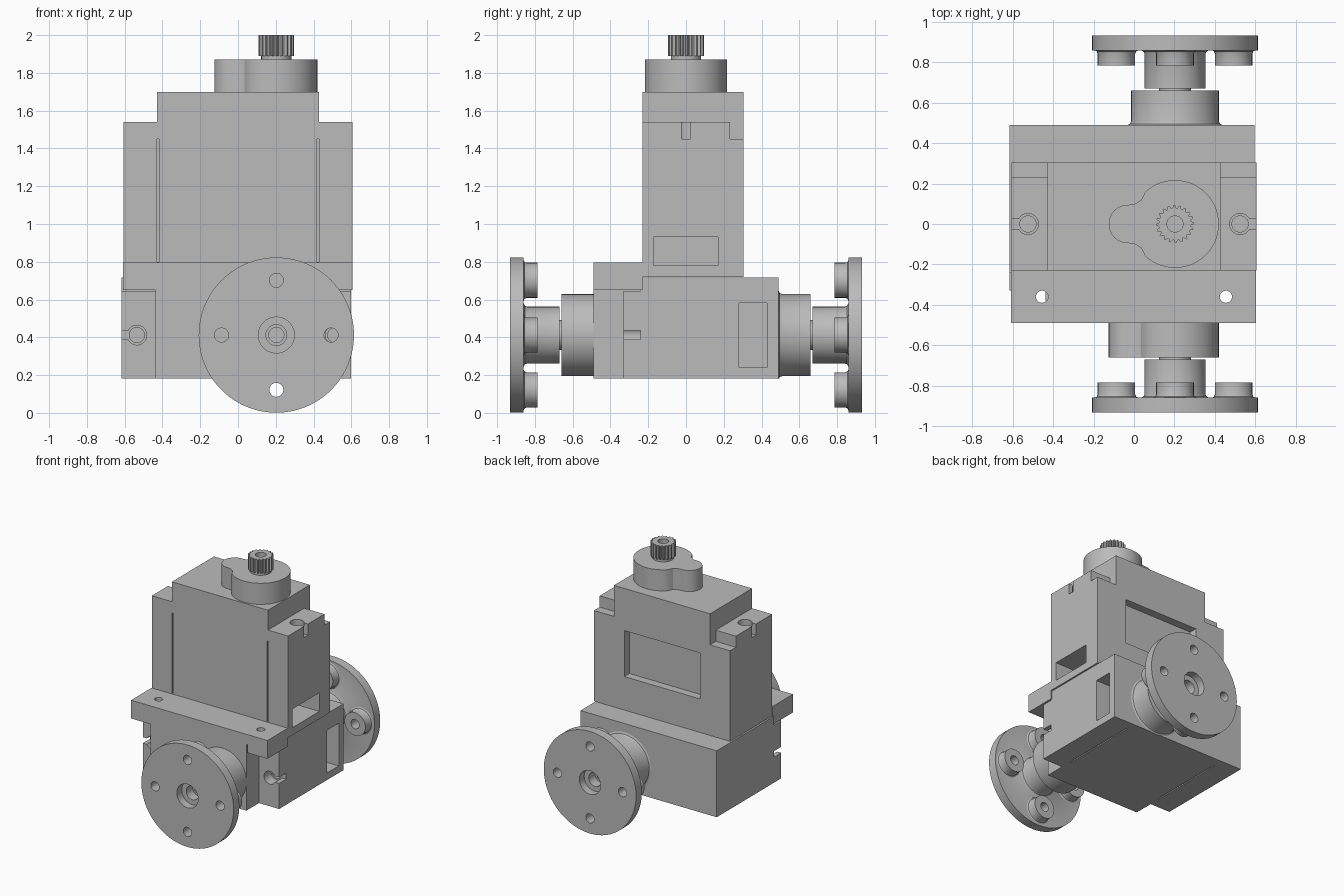
import bpy, bmesh
from math import sin, cos, pi, asin
from mathutils import Matrix, Vector

if "Cube" in bpy.data.objects:
    bpy.data.objects.remove(bpy.data.objects["Cube"], do_unlink=True)

grey = bpy.data.materials.new("plain_grey")
grey.use_nodes = True
tone = (0.5, 0.5, 0.5, 1)
grey.diffuse_color = tone
for node in grey.node_tree.nodes:
    if node.type == "BSDF_PRINCIPLED":
        node.inputs["Base Color"].default_value = tone

AXIS = 0.203   # x of every output shaft
LOW = 0.412    # height of the lower shafts
# Frames: each unit is modelled upright, then laid forward or backward
UP = Matrix.Identity(4)
FRONT = Matrix.Translation((0, 1.21, LOW)) @ Matrix.Rotation(pi / 2, 4, "X")
BACK = Matrix.Translation((0, -1.21, LOW)) @ Matrix.Rotation(-pi / 2, 4, "X")
ALONG_X = Matrix(((0, 0, 1, 0), (1, 0, 0, 0), (0, 1, 0, 0), (0, 0, 0, 1)))


def finish(name, bm, frame):
    bmesh.ops.recalc_face_normals(bm, faces=bm.faces)
    mesh = bpy.data.meshes.new(name)
    bm.to_mesh(mesh)
    bm.free()
    mesh.transform(frame)
    mesh.materials.append(grey)
    ob = bpy.data.objects.new(name, mesh)
    bpy.context.collection.objects.link(ob)
    return ob


def prism(name, pts, z0, z1, frame=UP):
    bm = bmesh.new()
    face = bm.faces.new([bm.verts.new((x, y, z0)) for x, y in pts])
    ext = bmesh.ops.extrude_face_region(bm, geom=[face])
    verts = [g for g in ext["geom"] if isinstance(g, bmesh.types.BMVert)]
    bmesh.ops.translate(bm, verts=verts, vec=(0, 0, z1 - z0))
    return finish(name, bm, frame)


def box(name, x0, x1, y0, y1, z0, z1, frame=UP):
    return prism(name, [(x0, y0), (x1, y0), (x1, y1), (x0, y1)], z0, z1, frame)


def arc(cx, cy, r, a0, a1, n):
    return [(cx + r * cos(a0 + (a1 - a0) * i / n), cy + r * sin(a0 + (a1 - a0) * i / n))
            for i in range(n + 1)]


def rod(name, cx, cy, r, z0, z1, frame=UP, n=32):
    return prism(name, arc(cx, cy, r, 0, 2 * pi, n)[:-1], z0, z1, frame)


def lathe(name, profile, cx, cy, frame, n=64):
    bm = bmesh.new()
    rings = []
    for i in range(n):
        a = 2 * pi * i / n
        rings.append([bm.verts.new((cx + r * cos(a), cy + r * sin(a), z)) for r, z in profile])
    m = len(profile)
    for i in range(n):
        p, q = rings[i], rings[(i + 1) % n]
        for j in range(m):
            k = (j + 1) % m
            bm.faces.new((p[j], q[j], q[k], p[k]))
    return finish(name, bm, frame)


def cut(ob, *cutters):
    for c in cutters:
        mod = ob.modifiers.new("cut", "BOOLEAN")
        mod.operation, mod.solver, mod.object = "DIFFERENCE", "EXACT", c
        with bpy.context.temp_override(object=ob, active_object=ob):
            bpy.ops.object.modifier_apply(modifier=mod.name)
        bpy.data.objects.remove(c, do_unlink=True)


def shaft(prefix, frame):
    # Toothed output shaft with a screw bore
    rod(prefix + "_shaft_neck", AXIS, 0, 0.08, 1.86, 1.89, frame)
    teeth = []
    for i in range(80):
        r = 0.094 if i % 4 < 2 else 0.08
        a = 2 * pi * i / 80
        teeth.append((AXIS + r * cos(a), r * sin(a)))
    spline = prism(prefix + "_spline", teeth, 1.89, 2.0, frame)
    cut(spline, rod("bore", AXIS, 0, 0.04, 1.91, 2.1, frame))


def servo(prefix, shift, frame):
    # Case with stepped ears, screw slots, seams and pockets
    f = frame @ Matrix.Translation((shift, 0, 0))
    case = box(prefix + "_case", -0.607, 0.607, -0.23, 0.305, 0.72, 1.70, f)
    step = [(-0.3, 1.54), (0.232, 1.54), (0.232, 1.45), (0.4, 1.45), (0.4, 1.8), (-0.3, 1.8)]
    for s in (-1, 1):
        lo, hi = sorted((s * 0.428, s * 0.7))
        cut(case, prism("step", step, lo, hi, f @ ALONG_X))
        lo, hi = sorted((s * 0.53, s * 0.7))
        cut(case, rod("hole", s * 0.525, 0, 0.052, 1.45, 1.6, f),
            box("slot", lo, hi, -0.024, 0.024, 1.45, 1.6, f),
            rod("pilot", s * 0.525, 0, 0.04, 1.3, 1.5, f))
        lo, hi = sorted((s * 0.418, s * 0.428))
        cut(case, box("seam", lo, hi, -0.3, -0.2, 0.8, 1.45, f))
    cut(case, box("plug", 0.39, 0.7, -0.173, 0.17, 0.78, 0.93, f),
        box("panel", -0.34, 0.335, 0.24, 0.4, 0.99, 1.36, f))
    # Keyhole-shaped gear cover
    a = pi - asin(0.159 / 0.217)
    key = arc(AXIS, 0, 0.217, -a, a, 60)
    key += [(0.035, 0.118), (0.0, 0.097)]
    key += arc(-0.03, 0, 0.095, pi / 2, 3 * pi / 2, 28)
    key += [(0.0, -0.097), (0.035, -0.118)]
    prism(prefix + "_gear_cover", key, 1.70, 1.87, frame)
    shaft(prefix, frame)


def horn(prefix, frame):
    # Round output disc with hub, four bosses and through holes
    profile = [(0.09, 1.88), (0.15, 1.88), (0.15, 2.05), (0.155, 2.063), (0.168, 2.07),
               (0.411, 2.07), (0.411, 2.143), (0.095, 2.143), (0.095, 2.08),
               (0.055, 2.08), (0.055, 2.0), (0.09, 2.0)]
    disc = lathe(prefix + "_horn", profile, AXIS, 0, frame, 96)
    boss = [(0.037, 1.995), (0.093, 1.995), (0.093, 2.053), (0.098, 2.065),
            (0.108, 2.07), (0.037, 2.07)]
    for i in range(4):
        x, y = AXIS + 0.29 * cos(i * pi / 2), 0.29 * sin(i * pi / 2)
        cut(disc, rod("hole", x, y, 0.037, 2.0, 2.2, frame))
        lathe(prefix + "_horn_boss_%d" % (i + 1), boss, x, y, frame, 32)


servo("upper", 0.0, UP)
servo("lower", -0.01, FRONT)
horn("front", FRONT)
horn("back", BACK)

# Rear bearing boss and its shaft
lathe("back_bearing", [(0.05, 1.70), (0.235, 1.70), (0.222, 1.706), (0.217, 1.72),
                       (0.217, 1.87), (0.05, 1.87)], AXIS, 0, BACK)
shaft("back", BACK)

# Front mounting flange with thick drilled ends
flange = [(-0.61, 0.65), (-0.428, 0.65), (-0.428, 0.717), (0.428, 0.717),
          (0.428, 0.65), (0.605, 0.65), (0.605, 0.797), (-0.61, 0.797)]
plate = prism("mounting_flange", flange, 0.23, 0.49, Matrix.Rotation(pi / 2, 4, "X"))
for x in (-0.455, 0.455):
    cut(plate, rod("hole", x, -0.36, 0.03, 0.5, 0.9))

# Smooth the round parts, keep edges crisp
bpy.ops.object.select_all(action="DESELECT")
for ob in bpy.context.collection.objects:
    if ob.type == "MESH" and ob.data.materials and ob.data.materials[0] == grey:
        ob.select_set(True)
        bpy.context.view_layer.objects.active = ob
bpy.ops.object.shade_smooth_by_angle(angle=pi / 6)
